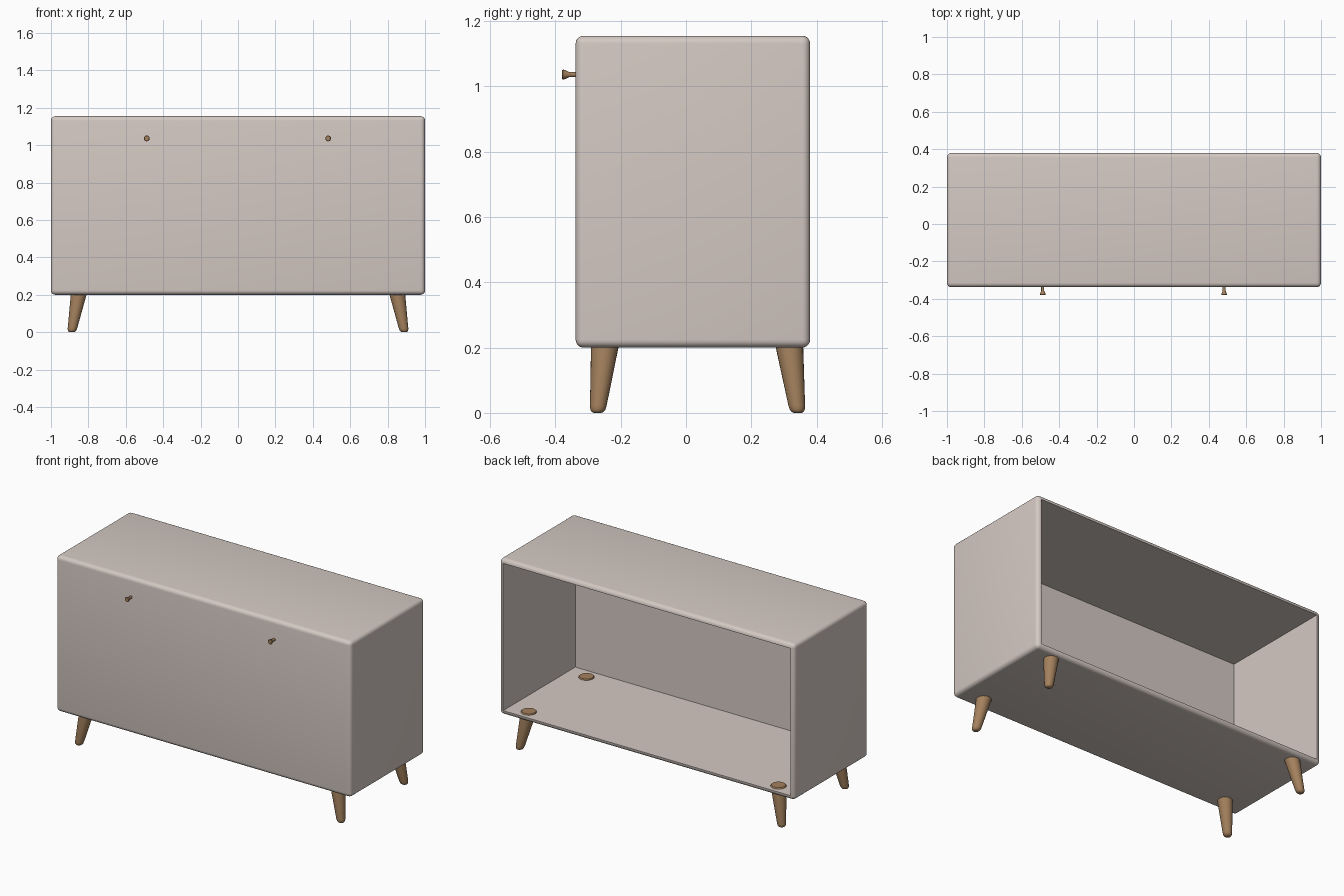
import bpy, bmesh, math
from mathutils import Vector

if "Cube" in bpy.data.objects:
    bpy.data.objects.remove(bpy.data.objects["Cube"])


def material(name, rgb):
    m = bpy.data.materials.new(name)
    m.diffuse_color = (*rgb, 1)
    m.use_nodes = True
    m.node_tree.nodes["Principled BSDF"].inputs["Base Color"].default_value = m.diffuse_color
    return m


BEIGE = material("warm off-white paint", (0.66, 0.585, 0.545))
WOOD = material("light brown wood", (0.37, 0.22, 0.11))


def finish(name, bm, mat, angle=40):
    bmesh.ops.recalc_face_normals(bm, faces=bm.faces)
    me = bpy.data.meshes.new(name)
    bm.to_mesh(me)
    bm.free()
    me.materials.append(mat)
    ob = bpy.data.objects.new(name, me)
    bpy.context.collection.objects.link(ob)
    bpy.ops.object.select_all(action='DESELECT')
    ob.select_set(True)
    bpy.context.view_layer.objects.active = ob
    bpy.ops.object.shade_smooth_by_angle(angle=math.radians(angle))
    return ob


def rings(bm, stations, n):
    """Closed skin over horizontal or front-facing circles: (centre, radius, axis u, axis v)."""
    loops = []
    for c, r, u, v in stations:
        loops.append([bm.verts.new(Vector(c) + r * (math.cos(a) * u + math.sin(a) * v))
                      for a in (2 * math.pi * i / n for i in range(n))])
    for a, b in zip(loops, loops[1:]):
        for i in range(n):
            bm.faces.new((a[i], a[(i + 1) % n], b[(i + 1) % n], b[i]))
    bm.faces.new(loops[0])
    bm.faces.new(loops[-1][::-1])


X, Y, Z = Vector((1, 0, 0)), Vector((0, 1, 0)), Vector((0, 0, 1))

# Cabinet body: rounded box, hollowed from the open back
FRONT, BACK, LOW, TOP = -0.338, 0.38, 0.2, 1.155
bm = bmesh.new()
bmesh.ops.create_cube(bm, size=1)
for v in bm.verts:
    v.co = (v.co.x * 2,
            (FRONT + BACK) / 2 + v.co.y * (BACK - FRONT),
            (LOW + TOP) / 2 + v.co.z * (TOP - LOW))
bmesh.ops.bevel(bm, geom=bm.edges[:], offset=0.024, segments=5, profile=0.5, affect='EDGES')
bm.normal_update()
back = max((f for f in bm.faces if f.normal.y > 0.99), key=lambda f: f.calc_area())
bmesh.ops.inset_region(bm, faces=[back], thickness=0.004)
ext = bmesh.ops.extrude_discrete_faces(bm, faces=[back])
for v in ext["faces"][0].verts:
    v.co.y = FRONT + 0.02
finish("cabinet_body", bm, BEIGE)

# Splayed tapered legs, tops passing just through the floor
for side, sx in (("left", -1), ("right", 1)):
    for end, ytop, ybot in (("front", -0.249, -0.271), ("back", 0.317, 0.342)):
        bm = bmesh.new()
        st = []
        for z, r in ((0, 0.012), (0.003, 0.018), (0.01, 0.023), (0.022, 0.0255),
                     (0.2, 0.042), (0.228, 0.044), (0.234, 0.040)):
            t = z / 0.2
            c = (sx * (0.889 - 0.037 * t), ybot + (ytop - ybot) * t, z)
            st.append((c, r, X, Y))
        rings(bm, st, 24)
        finish(f"{end}_{side}_leg", bm, WOOD)

# Flared knobs on the front
for side, x in (("left", -0.488), ("right", 0.482)):
    bm = bmesh.new()
    st = [((x, y, 1.036), r, X, Z) for y, r in
          ((-0.325, 0.008), (-0.358, 0.008), (-0.37, 0.0135), (-0.376, 0.0155), (-0.38, 0.013))]
    rings(bm, st, 20)
    finish(f"{side}_knob", bm, WOOD)
